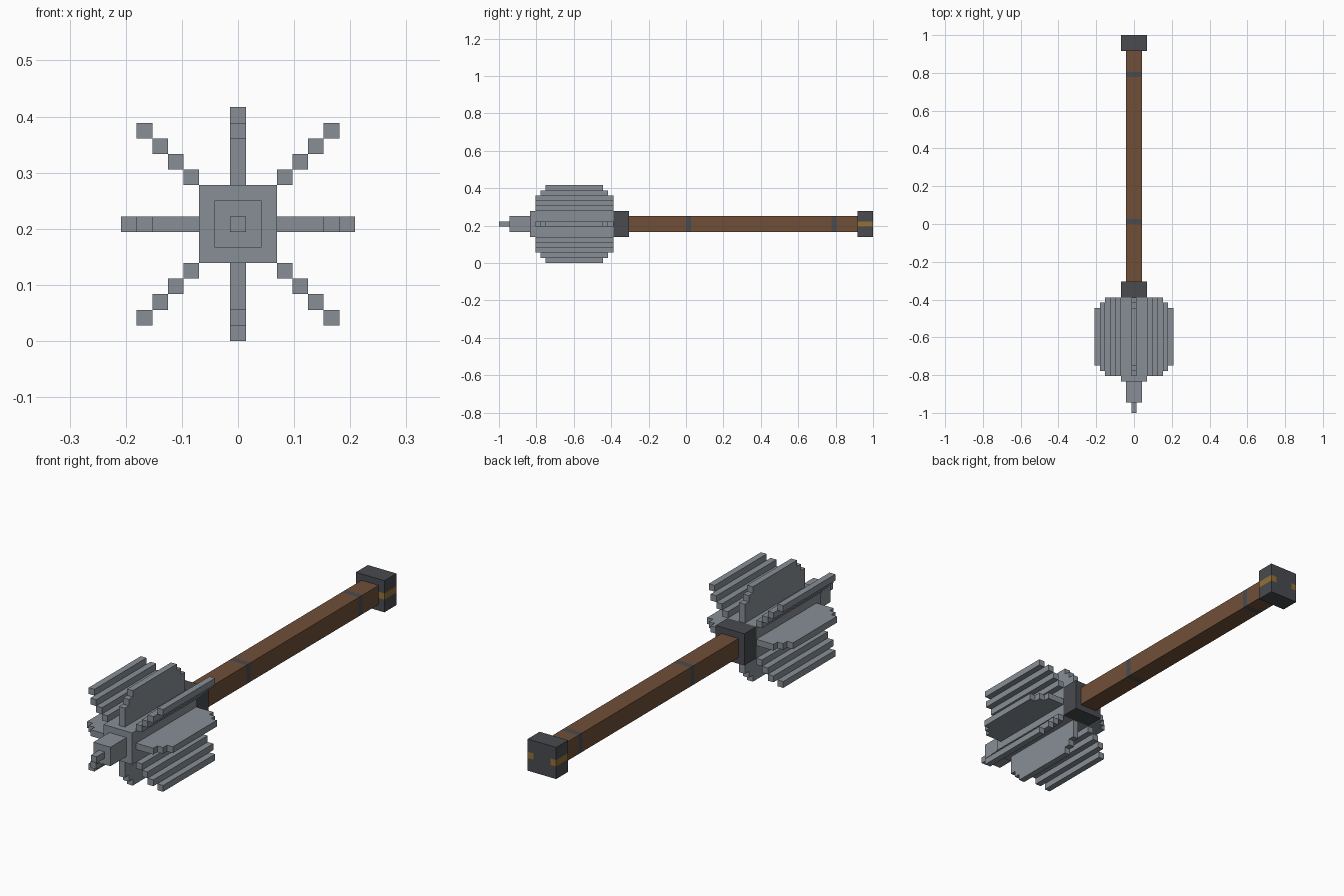
import bpy
import bmesh
from mathutils import Matrix, Vector

if "Cube" in bpy.data.objects:
    bpy.data.objects.remove(bpy.data.objects["Cube"], do_unlink=True)

U = 1 / 36                        # one block
AXIS = Vector((0, 0, 7.5 * U))    # centre line of the mace


def material(name, rgb):
    m = bpy.data.materials.new(name)
    m.use_nodes = True
    m.diffuse_color = (*rgb, 1)
    m.node_tree.nodes["Principled BSDF"].inputs["Base Color"].default_value = (*rgb, 1)
    return m


steel = material("steel", (0.25, 0.275, 0.305))
iron = material("dark iron", (0.066, 0.07, 0.08))
wood = material("brown wood", (0.16, 0.078, 0.04))
gold = material("gold", (0.30, 0.165, 0.035))


def add_object(name, bm, mat):
    bmesh.ops.recalc_face_normals(bm, faces=bm.faces)
    mesh = bpy.data.meshes.new(name)
    bm.to_mesh(mesh)
    bm.free()
    mesh.materials.append(mat)
    obj = bpy.data.objects.new(name, mesh)
    obj.location = AXIS
    bpy.context.collection.objects.link(obj)
    return obj


def block(name, mat, width, height, y0, y1, x=0, z=0):
    """Box measured in blocks, placed around the centre line."""
    bm = bmesh.new()
    place = Matrix.Translation(Vector((x, (y0 + y1) / 2, z)) * U)
    size = Matrix.Diagonal((width * U, (y1 - y0) * U, height * U, 1))
    bmesh.ops.create_cube(bm, size=1, matrix=place @ size)
    return add_object(name, bm, mat)


# Head: stepped spike and square core
block("spike_tip", steel, 1, 1, -36, -34)
block("spike_base", steel, 3, 3, -34, -30)
block("head_core", steel, 5, 5, -30, -14)

# Four upright and level flanges with stepped outer corners
half_profile = [(7.5, 2.5), (7.5, 5.5), (6.5, 5.5), (6.5, 6.5), (5.5, 6.5), (5.5, 7.5)]
profile = half_profile + [(-y, r) for y, r in reversed(half_profile)]
for i, side in enumerate(("top", "left", "bottom", "right")):
    bm = bmesh.new()
    verts = [bm.verts.new(Vector((-0.5, y - 21.5, r)) * U) for y, r in profile]
    face = bm.faces.new(verts)
    out = bmesh.ops.extrude_face_region(bm, geom=[face])
    moved = [v for v in out["geom"] if isinstance(v, bmesh.types.BMVert)]
    bmesh.ops.translate(bm, verts=moved, vec=(U, 0, 0))
    turn = Matrix.Rotation(i * 1.5707963, 4, "Y")
    bmesh.ops.transform(bm, matrix=turn, verts=bm.verts)
    add_object(side + "_flange", bm, steel)

# Diagonal rows of bars, the outermost one shorter
for sx, side in ((1, "left"), (-1, "right")):
    for sz, level in ((1, "upper"), (-1, "lower")):
        for step in range(3, 7):
            half = 6.5 if step == 6 else 7.5
            block(f"{level}_{side}_bar_{step - 2}", steel, 1, 1,
                  -21.5 - half, -21.5 + half, sx * step, sz * step)

# Collar and handle with two flush bands
block("collar", iron, 5, 5, -14, -11)
block("handle_front", wood, 3, 3, -11, 0)
block("middle_band", iron, 3, 3, 0, 1)
block("handle_middle", wood, 3, 3, 1, 28)
block("rear_band", iron, 3, 3, 28, 29)
block("handle_rear", wood, 3, 3, 29, 33)

# Pommel with a gold strip let into each side
block("pommel_top", iron, 5, 2, 33, 36, z=1.5)
block("pommel_bottom", iron, 5, 2, 33, 36, z=-1.5)
block("pommel_middle", iron, 3, 1, 33, 36)
for sx, side in ((1, "left"), (-1, "right")):
    block(side + "_pommel_strip", gold, 1, 1, 33, 36, x=2 * sx)
